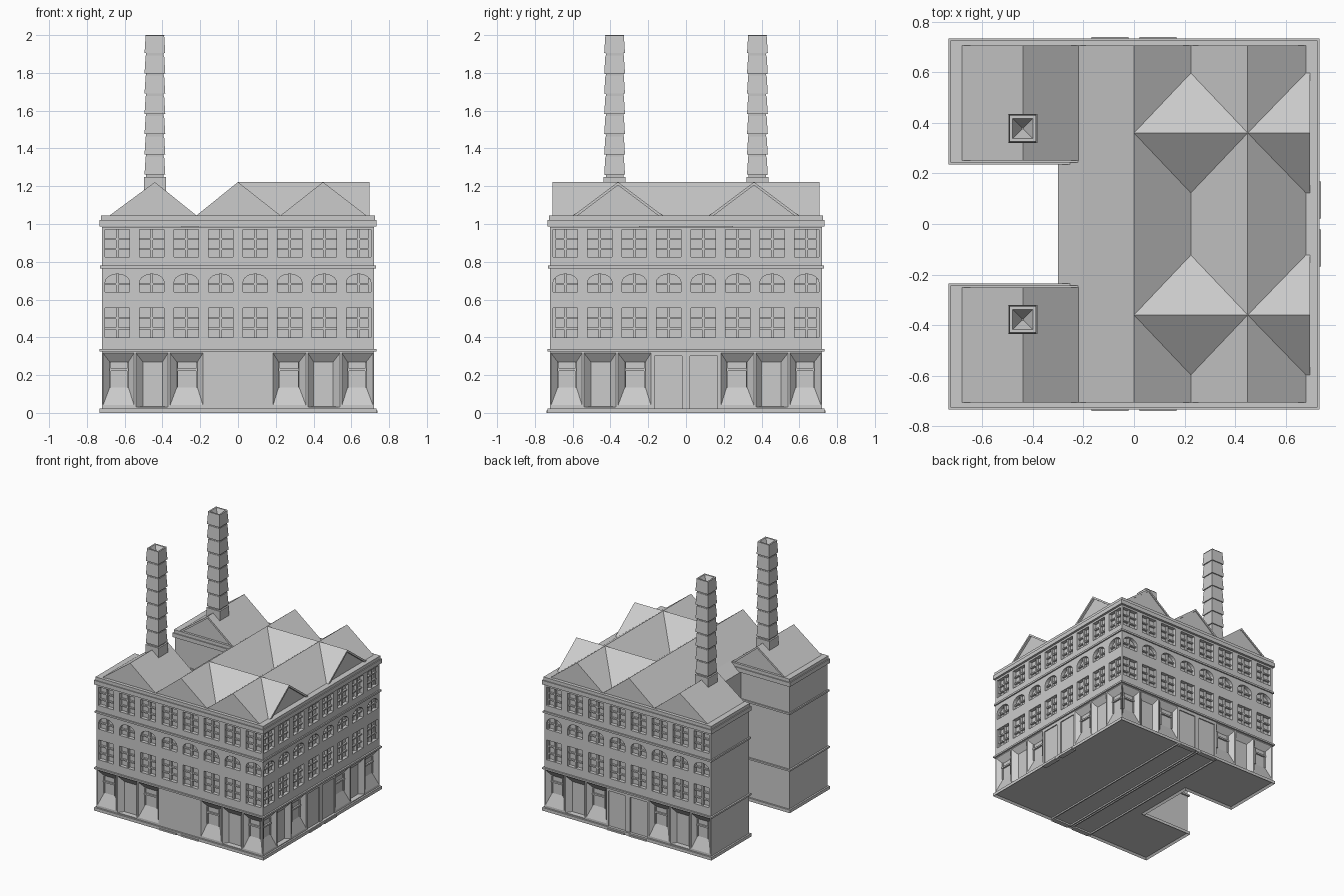
import bpy, bmesh
from math import pi, sin, cos
from mathutils import Matrix, Vector

cube = bpy.data.objects.get("Cube")
if cube:
    bpy.data.objects.remove(cube, do_unlink=True)

stone = bpy.data.materials.new("pale_grey_stone")
stone.use_nodes = True
stone.diffuse_color = (0.6, 0.6, 0.6, 1)
stone.node_tree.nodes["Principled BSDF"].inputs["Base Color"].default_value = (0.6, 0.6, 0.6, 1)

HALF = 0.72        # half width of the walls
EAVES = 1.045
RIDGE = 1.222


def finish(name, bm):
    bmesh.ops.recalc_face_normals(bm, faces=bm.faces)
    mesh = bpy.data.meshes.new(name)
    bm.to_mesh(mesh)
    bm.free()
    mesh.materials.append(stone)
    obj = bpy.data.objects.new(name, mesh)
    bpy.context.collection.objects.link(obj)
    return obj


def loft(bm, rings):
    """Skin a list of matching closed rings and cap both ends."""
    loops = [[bm.verts.new(p) for p in ring] for ring in rings]
    n = len(loops[0])
    for a, b in zip(loops, loops[1:]):
        for i in range(n):
            bm.faces.new((a[i], a[(i + 1) % n], b[(i + 1) % n], b[i]))
    return bm.faces.new(loops[0]), bm.faces.new(loops[-1])


def box(bm, x0, x1, y0, y1, z0, z1):
    pts = [(x0, y0), (x1, y0), (x1, y1), (x0, y1)]
    loft(bm, [[(x, y, z) for x, y in pts] for z in (z0, z1)])


def prism_y(bm, profile, y0, y1):
    loft(bm, [[(x, y, z) for x, z in profile] for y in (y0, y1)])


def prism_x(bm, profile, x0, x1):
    loft(bm, [[(x, y, z) for y, z in profile] for x in (x0, x1)])


def footprint(d, court_x):
    """U-shaped plan, grown outward by d, with the court open to -x."""
    o, c = HALF + d, 0.25 - d
    return [(-o, -o), (o, -o), (o, o), (-o, o),
            (-o, c), (court_x, c), (court_x, -c), (-o, -c)]


def plan_solid(bm, d, z0, z1, court_x=-0.22):
    return loft(bm, [[(x, y, z) for x, y in footprint(d, court_x)] for z in (z0, z1)])


def on_sides(bm, build, sides=(0, 1, 2)):
    """Build on the front wall, then turn copies onto the other walls."""
    for k in sides:
        part = bmesh.new()
        build(part)
        part.transform(Matrix.Rotation(k * pi / 2, 4, 'Z'))
        tmp = bpy.data.meshes.new("tmp")
        part.to_mesh(tmp)
        part.free()
        bm.from_mesh(tmp)
        bpy.data.meshes.remove(tmp)


# Window layout
COLUMNS = [(i - 3.5) * 0.1825 for i in range(8)]
HALF_W = 0.065
ROWS = [(0.40, 0.555), (0.825, 0.97)]
ARCH_SILL, ARCH_SPRING, ARCH_RISE = 0.64, 0.69, 0.045
BAYS = [(0.185, 0.36, True), (0.37, 0.54, False), (0.55, 0.715, True)]


def window_cuts(bm):
    y0, y1 = -HALF - 0.05, -HALF + 0.028
    for x in COLUMNS:
        for z0, z1 in ROWS:
            box(bm, x - HALF_W, x + HALF_W, y0, y1, z0, z1)
        arch = [(x - HALF_W, ARCH_SILL), (x + HALF_W, ARCH_SILL)]
        arch += [(x + HALF_W * cos(t * pi / 10), ARCH_SPRING + ARCH_RISE * sin(t * pi / 10))
                 for t in range(11)]
        prism_y(bm, arch, y0, y1)


def bay_cuts(bm):
    # splayed ground floor recesses, the outer ones with a sloping sill
    for s in (-1, 1):
        for a, b, glazed in BAYS:
            rings = []
            for y, t in ((-HALF - 0.004, -0.1), (-HALF + 0.035, 1)):
                x0, x1 = a + 0.03 * t, b - 0.036 * t
                z0 = 0.03 + (0.105 if glazed else 0.004) * max(t, 0)
                z1 = 0.322 - 0.052 * max(t, 0)
                rings.append([(s * x0, y, z0), (s * x1, y, z0), (s * x1, y, z1), (s * x0, y, z1)])
            loft(bm, rings)


def door_cuts(bm):
    for s in (-1, 1):
        x0, x1 = sorted((s * 0.02, s * 0.168))
        box(bm, x0, x1, -HALF - 0.03, -HALF + 0.008, 0.024, 0.30)


# Main walls with openings cut out
bm = bmesh.new()
plan_solid(bm, 0, 0.016, 0.985, -0.30)
walls = finish("walls", bm)

bm = bmesh.new()
on_sides(bm, window_cuts)
on_sides(bm, bay_cuts)
on_sides(bm, door_cuts, (1, 2))
cutter = finish("opening_cutter", bm)
cutter.hide_render = True
cutter.hide_viewport = True

cut = walls.modifiers.new("openings", 'BOOLEAN')
cut.operation = 'DIFFERENCE'
cut.solver = 'EXACT'
cut.object = cutter
bpy.context.view_layer.objects.active = walls
walls.select_set(True)
bpy.ops.object.modifier_apply(modifier=cut.name)
bpy.data.objects.remove(cutter, do_unlink=True)


# Glazing bars, set back in the openings
def glazing(bm):
    y0, y1 = -HALF + 0.010, -HALF + 0.03
    for x in COLUMNS:
        for z0, z1 in ROWS:
            box(bm, x - 0.007, x + 0.007, y0, y1, z0, z1)
            for f in (0.3, 0.66):
                z = z0 + f * (z1 - z0)
                box(bm, x - HALF_W, x + HALF_W, y0 + 0.003, y1, z - 0.005, z + 0.005)
        box(bm, x - 0.007, x + 0.007, y0, y1, ARCH_SILL, ARCH_SPRING + ARCH_RISE)
        box(bm, x - HALF_W, x + HALF_W, y0 + 0.003, y1, 0.678, 0.688)
    # ground floor frames
    for s in (-1, 1):
        for a, b, glazed in BAYS:
            if glazed:
                x0, x1 = sorted((s * (a + 0.03), s * (b - 0.036)))
                box(bm, x0, x1, y0 + 0.012, y1 + 0.01, 0.222, 0.234)
                for x in (x0, x1 - 0.007):
                    box(bm, x, x + 0.007, y0 + 0.016, y1 + 0.01, 0.135, 0.27)


bm = bmesh.new()
on_sides(bm, glazing)
finish("glazing_bars", bm)

# Doorsteps
bm = bmesh.new()
on_sides(bm, lambda b: [box(b, c - 0.074, c + 0.074, -0.739, -0.70, 0, 0.012) for c in (-0.095, 0.095)])
finish("doorsteps", bm)

# String courses and cornice
for name, d, z0, z1 in [("ground_course", 0.013, 0.324, 0.337), ("upper_course", 0.010, 0.765, 0.779),
                        ("cornice", 0.014, 0.988, 1.020), ("parapet", 0.006, 1.018, EAVES)]:
    bm = bmesh.new()
    plan_solid(bm, d, z0, z1)
    finish(name, bm)

# Plinth, hollowed underneath
bm = bmesh.new()
bottom, _ = plan_solid(bm, 0.013, 0, 0.024, -0.295)
bmesh.ops.recalc_face_normals(bm, faces=bm.faces)
bmesh.ops.inset_region(bm, faces=[bottom], thickness=0.02, depth=0)
bmesh.ops.translate(bm, verts=bottom.verts, vec=Vector((0, 0, 0.014)))
finish("plinth", bm)

bm = bmesh.new()
for x in (-0.18, -0.01, 0.01, 0.18):
    box(bm, x - 0.005, x + 0.005, -0.72, 0.72, 0.003, 0.018)
finish("floor_strips", bm)

# Roofs: parallel ridges, wing roofs and two cross gables
END = 0.70
LOW = 0.99
bm = bmesh.new()
prism_y(bm, [(-0.22, LOW), (-0.22, EAVES), (0, RIDGE), (0.225, EAVES),
             (0.45, RIDGE), (0.68, EAVES), (0.68, LOW)], -END, END)
prism_y(bm, [(-0.30, 0.98), (-0.21, 0.98), (-0.21, 1.053), (-0.30, 0.985)], -0.25, 0.25)
finish("main_roof", bm)

bm = bmesh.new()
for s in (-1, 1):
    prism_y(bm, [(-0.68, EAVES - 0.01), (-0.68, EAVES), (-0.44, RIDGE),
                 (-0.22, EAVES), (-0.22, EAVES - 0.01)], s * 0.262, s * END)
finish("wing_roofs", bm)

bm = bmesh.new()
for s in (-1, 1):
    prism_x(bm, [(s * 0.36 - 0.237, EAVES), (s * 0.36, RIDGE), (s * 0.36 + 0.237, EAVES)], 0, 0.68)
finish("cross_gables", bm)


# Raised edges along the gables
def rake(c, w0, w1):
    t, d = 0.024, 0.017
    return [(c - w0, EAVES), (c, RIDGE), (c + w1, EAVES),
            (c + w1 - t, EAVES), (c, RIDGE - d), (c - w0 + t, EAVES)]


bm = bmesh.new()
for s in (-1, 1):
    for c, w0, w1 in ((-0.44, 0.24, 0.22), (0, 0.22, 0.225), (0.45, 0.225, 0.23)):
        prism_y(bm, rake(c, w0, w1), s * 0.69, s * 0.706)
    prism_y(bm, rake(-0.44, 0.24, 0.22), s * 0.252, s * 0.27)
    prism_x(bm, rake(s * 0.36, 0.237, 0.237), 0.67, 0.697)
finish("gable_edges", bm)

# Chimneys: stacked tapering blocks with an open flue
for name, cy in (("front_chimney", -0.378), ("back_chimney", 0.378)):
    steps = [(1.05, 0.058), (1.25, 0.058)]
    z = 1.25
    for i in range(7):
        steps += [(z, 0.046), (z + 0.012, 0.047), (z + 0.012, 0.055), (z + 0.107, 0.049)]
        z += 0.107
    steps += [(2.0, 0.052), (2.0, 0.040), (1.93, 0.003)]
    bm = bmesh.new()
    loft(bm, [[(-0.44 + sx * w, cy + sy * w, h) for sx, sy in ((-1, -1), (1, -1), (1, 1), (-1, 1))]
              for h, w in steps])
    finish(name, bm)
